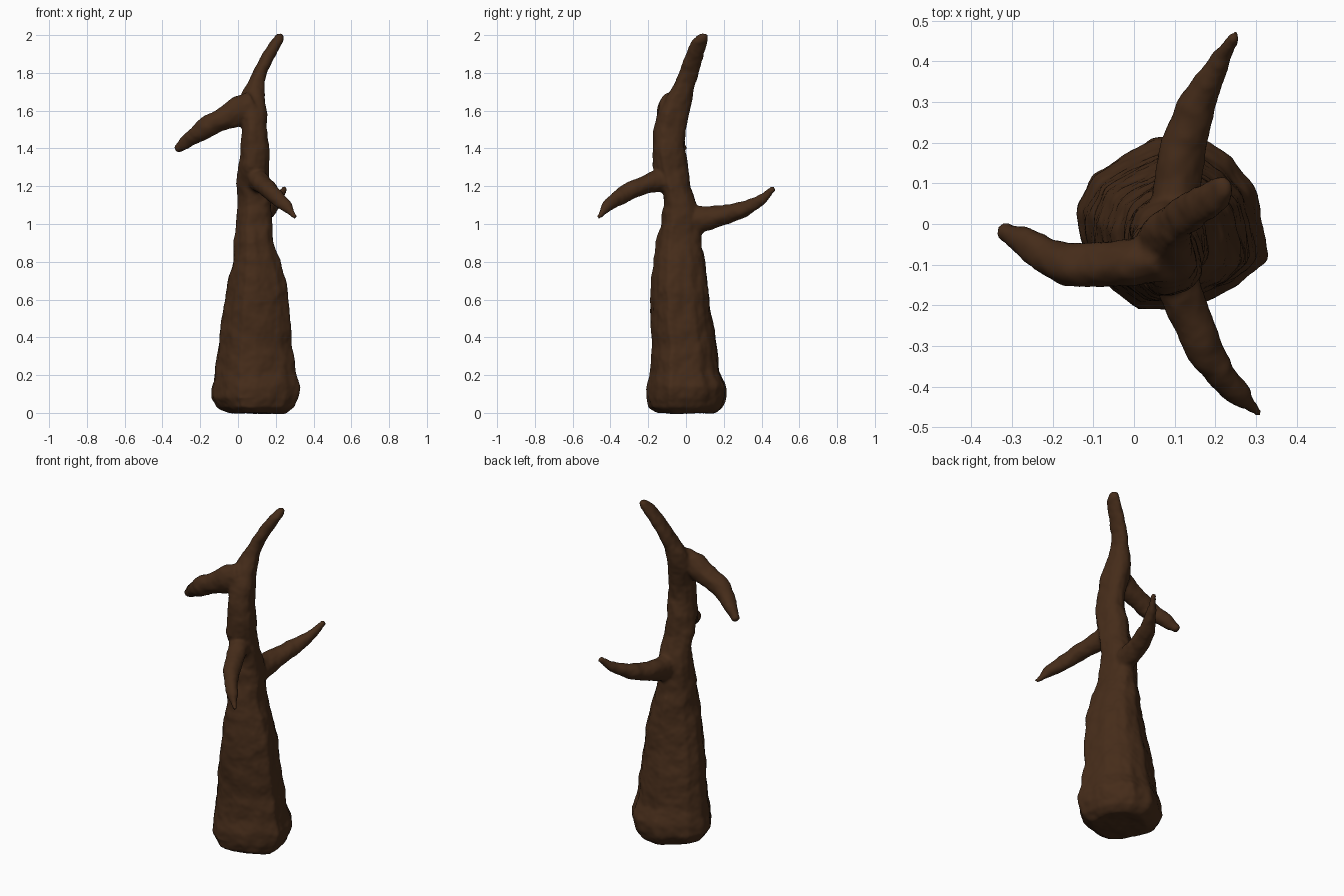
import bpy, bmesh, math
from mathutils import Vector

# Irregular plan outline of the trunk foot, normalised to a unit shape
FOOT = [(.33, -.08), (.32, 0), (.295, .1), (.24, .17), (.18, .21), (.06, .22), (-.02, .18),
        (-.1, .13), (-.14, .04), (-.13, -.04), (-.06, -.15), (.01, -.205), (.1, -.205),
        (.19, -.18), (.26, -.15)]
UNIT = [((x - .095) / .235, (y - .0075) / .2125) for x, y in FOOT]

# Trunk levels: z, x min, x max, y min, y max
TRUNK = [(0, -.05, .25, -.15, .15), (.03, -.105, .295, -.2, .19), (.08, -.14, .32, -.21, .21),
         (.14, -.135, .33, -.205, .21), (.22, -.12, .305, -.19, .175), (.36, -.105, .285, -.18, .16),
         (.5, -.085, .275, -.185, .135), (.64, -.065, .265, -.185, .12), (.8, -.03, .225, -.175, .1),
         (.9, -.02, .185, -.16, .085), (1.0, -.01, .18, -.13, .08), (1.1, 0, .18, -.115, .06),
         (1.2, -.005, .17, -.13, .02), (1.3, 0, .165, -.17, .01), (1.4, .015, .165, -.175, -.01),
         (1.5, .02, .155, -.17, 0), (1.6, .005, .15, -.145, .02), (1.7, .02, .14, -.09, .035),
         (1.8, .08, .15, -.035, .07), (1.9, .13, .2, 0, .1), (1.97, .175, .238, .035, .115),
         (2.005, .2, .24, .07, .115)]

# Branch paths: x, y, z, half width, half height
BRANCHES = [
    [(.09, -.02, 1.0, .06, .09), (.105, .08, 1.025, .06, .07), (.122, .2, 1.048, .054, .052),
     (.155, .3, 1.075, .044, .042), (.195, .37, 1.11, .034, .034), (.222, .42, 1.145, .02, .024),
     (.25, .465, 1.192, .01, .012)],
    [(.08, -.06, 1.23, .06, .08), (.105, -.14, 1.23, .055, .062), (.135, -.22, 1.205, .05, .048),
     (.17, -.3, 1.175, .045, .045), (.21, -.37, 1.13, .038, .042), (.26, -.42, 1.09, .027, .028),
     (.305, -.465, 1.032, .01, .012)],
    [(.08, -.08, 1.62, .06, .09), (0, -.095, 1.595, .056, .078), (-.1, -.1, 1.545, .055, .058),
     (-.16, -.1, 1.52, .053, .055), (-.22, -.08, 1.475, .045, .046), (-.275, -.04, 1.435, .034, .036),
     (-.325, -.012, 1.395, .018, .02)],
]


def skin(bm, rings):
    rows = [[bm.verts.new(p) for p in ring] for ring in rings]
    n = len(rows[0])
    for a, b in zip(rows, rows[1:]):
        for i in range(n):
            bm.faces.new((a[i], a[(i + 1) % n], b[(i + 1) % n], b[i]))
    bm.faces.new(rows[0][::-1])
    bm.faces.new(rows[-1])


def trunk_rings():
    rings = []
    for z, x0, x1, y0, y1 in TRUNK:
        rings.append([((x0 + x1) / 2 + u * (x1 - x0) / 2, (y0 + y1) / 2 + v * (y1 - y0) / 2, z)
                      for u, v in UNIT])
    return rings


def branch_rings(path, sides=14):
    rings = []
    for k, (x, y, z, w, h) in enumerate(path):
        a, b = path[max(k - 1, 0)], path[min(k + 1, len(path) - 1)]
        t = (Vector(b[:3]) - Vector(a[:3])).normalized()
        side = t.cross(Vector((0, 0, 1))).normalized()
        up = side.cross(t)
        rings.append([Vector((x, y, z)) + side * w * math.cos(s) + up * h * math.sin(s)
                      for s in (2 * math.pi * i / sides for i in range(sides))])
    return rings


# Trunk and branches in one mesh
bm = bmesh.new()
skin(bm, trunk_rings())
for path in BRANCHES:
    skin(bm, branch_rings(path))
bmesh.ops.recalc_face_normals(bm, faces=bm.faces)
mesh = bpy.data.meshes.new("tree_trunk")
bm.to_mesh(mesh)
bm.free()
tree = bpy.data.objects.new("tree_trunk", mesh)
bpy.context.collection.objects.link(tree)

# Fuse the limbs, soften the joints, add gentle bark bumps
fuse = tree.modifiers.new("fuse", 'REMESH')
fuse.mode = 'VOXEL'
fuse.voxel_size = 0.01
fuse.use_smooth_shade = True
soft = tree.modifiers.new("soften", 'SMOOTH')
soft.factor = 0.5
soft.iterations = 6
bark = bpy.data.textures.new("bark", 'CLOUDS')
bark.noise_scale = 0.1
bumps = tree.modifiers.new("bark", 'DISPLACE')
bumps.texture = bark
bumps.strength = 0.02
bumps.mid_level = 0.45

# Dark brown wood
wood = bpy.data.materials.new("wood")
wood.diffuse_color = (0.06, 0.025, 0.01, 1)
mesh.materials.append(wood)
